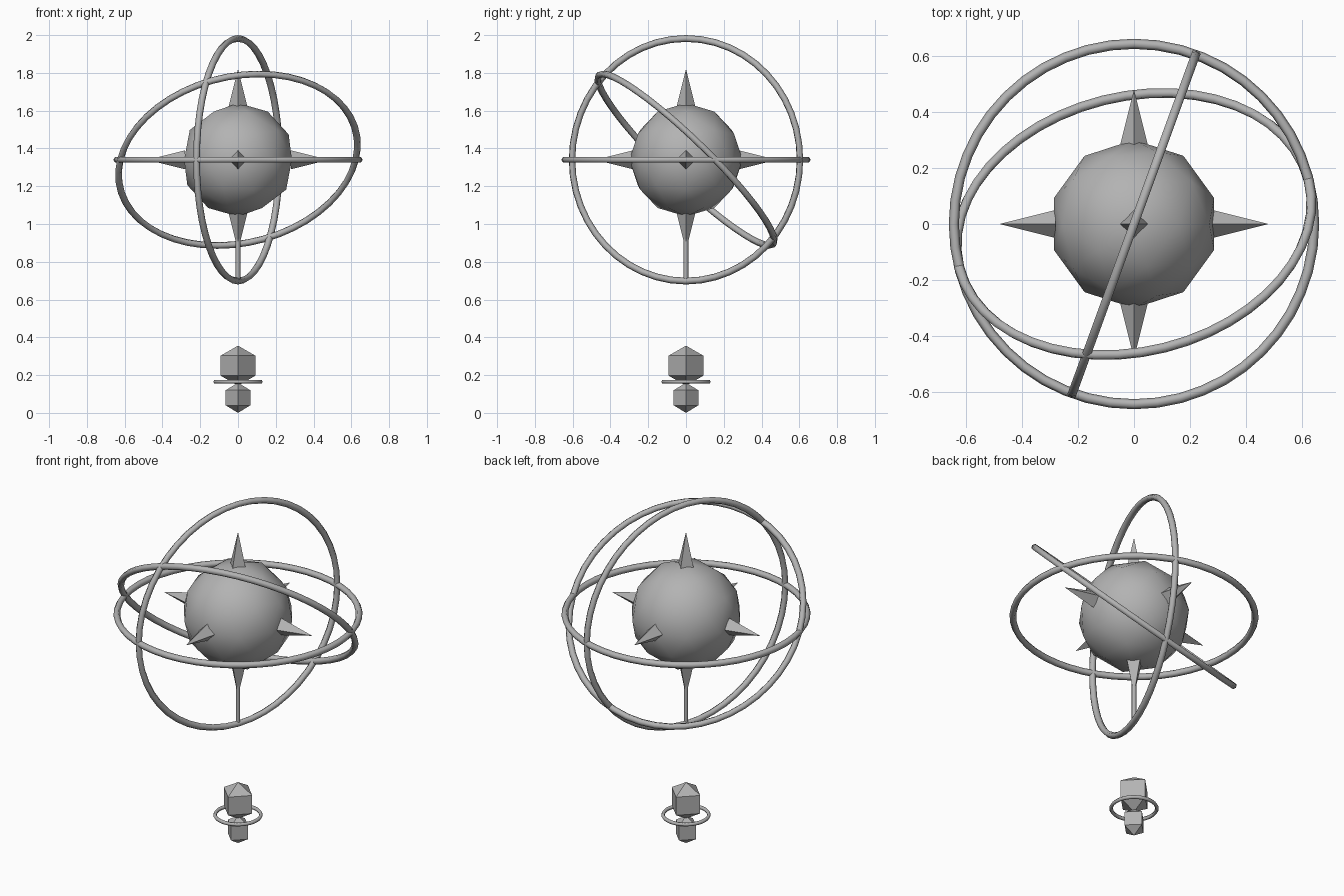
import bpy
from math import radians, pi
from mathutils import Vector

cube = bpy.data.objects.get("Cube")
if cube:
    bpy.data.objects.remove(cube)

CENTER = Vector((0, 0, 1.34))

grey = bpy.data.materials.new("plain_grey")
grey.use_nodes = True
grey.diffuse_color = (0.45, 0.45, 0.45, 1)
grey.node_tree.nodes["Principled BSDF"].inputs["Base Color"].default_value = (0.45, 0.45, 0.45, 1)


def finish(name, smooth=False):
    """Name the newest object, colour it and set its shading."""
    ob = bpy.context.object
    ob.name = name
    ob.data.materials.append(grey)
    if smooth:
        bpy.ops.object.shade_smooth()
    return ob


def ring(name, location, major, minor, rotation=(0, 0, 0)):
    bpy.ops.mesh.primitive_torus_add(location=location, rotation=rotation,
                                     major_radius=major, minor_radius=minor,
                                     major_segments=48, minor_segments=6)
    return finish(name, True)


def spike(name, direction):
    """Four-sided spike standing on the globe."""
    d = Vector(direction)
    bpy.ops.mesh.primitive_cone_add(vertices=4, radius1=0.05, radius2=0, depth=0.2,
                                    location=CENTER + d * 0.38,
                                    rotation=d.to_track_quat('Z', 'Y').to_euler())
    return finish(name)


def crystal(name, z, width, height):
    """Octahedron with its corners on the axes."""
    bpy.ops.mesh.primitive_uv_sphere_add(segments=4, ring_count=2, radius=1,
                                         location=(0, 0, z))
    ob = finish(name)
    ob.scale = (width, width, height)
    return ob


# Globe
bpy.ops.mesh.primitive_ico_sphere_add(subdivisions=2, radius=0.3, location=CENTER)
finish("globe", True)

# Spikes along every axis
for name, d in {"left": (1, 0, 0), "right": (-1, 0, 0), "back": (0, 1, 0),
                "front": (0, -1, 0), "top": (0, 0, 1), "bottom": (0, 0, -1)}.items():
    spike(name + "_spike", d)

# Large rings around the globe
ring("level_ring", CENTER, 0.642, 0.018)
ring("upright_ring", CENTER, 0.642, 0.018, (0, pi / 2, radians(-20)))
ring("tilted_ring", CENTER, 0.642, 0.018, (radians(-45), 0, radians(14)))

# Rod from the globe to the bottom of the upright ring
bpy.ops.mesh.primitive_cylinder_add(vertices=8, radius=0.012, depth=0.36,
                                    location=(0, 0, 0.875))
finish("rod", True)
bpy.ops.object.shade_smooth_by_angle(angle=radians(50))

# Hanging crystals and their small ring
crystal("upper_crystal", 0.25, 0.106, 0.106)
crystal("lower_crystal", 0.08, 0.075, 0.08)
ring("small_ring", (0, 0, 0.165), 0.121, 0.01)
